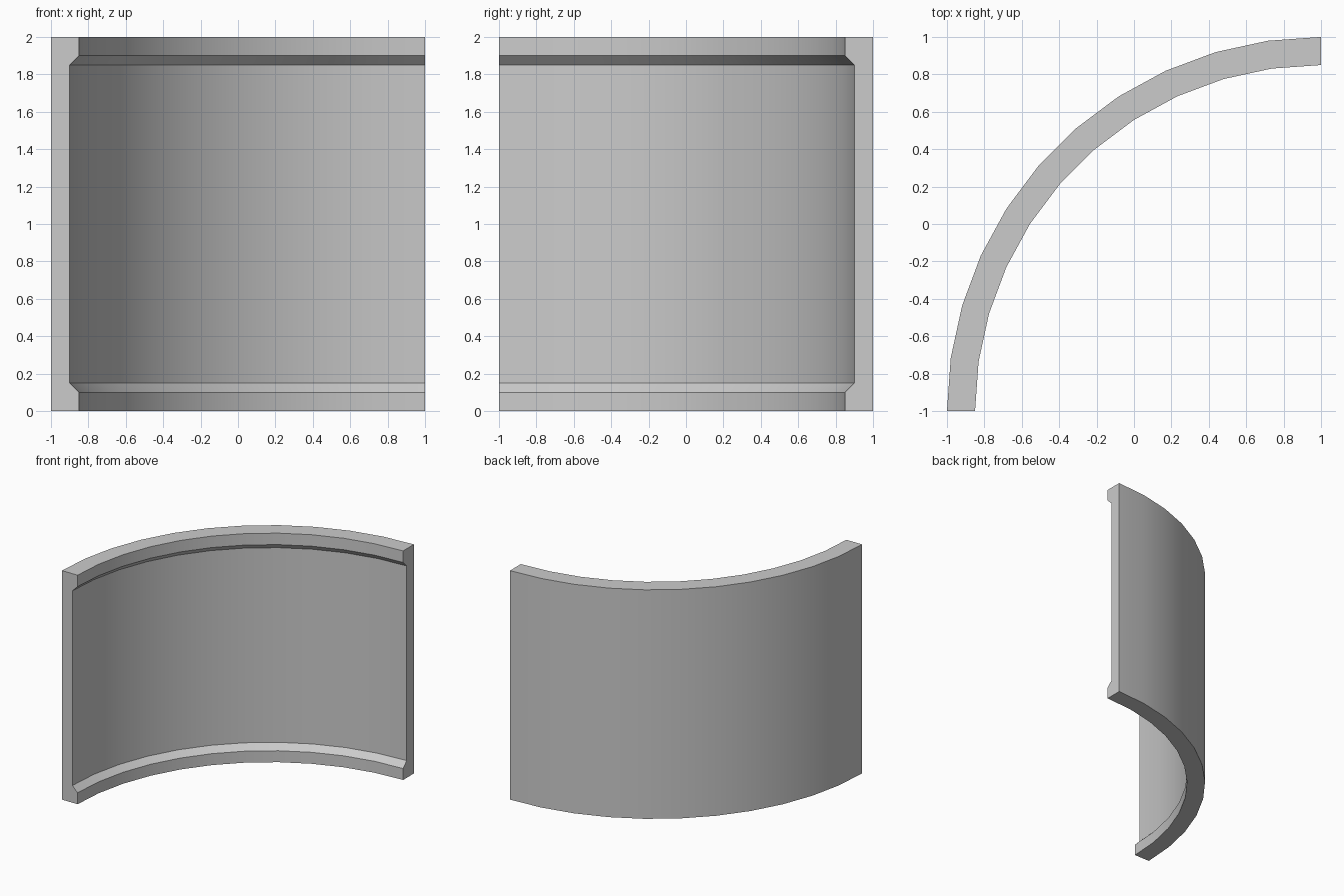
import bpy, bmesh, math

if "Cube" in bpy.data.objects:
    bpy.data.objects.remove(bpy.data.objects["Cube"])

SEGMENTS = 11
CENTRE = (1.0, -1.0)

# Wall cross-section (radius, height): thicker lips at bottom and top
half = [(2.0, 0.0), (1.85, 0.0), (1.85, 0.10), (1.90, 0.15)]
profile = half + [(r, 2.0 - z) for r, z in reversed(half)]

# Sweep the section through a quarter turn
bm = bmesh.new()
rings = []
for i in range(SEGMENTS + 1):
    a = math.pi / 2 * (1 + i / SEGMENTS)
    rings.append([bm.verts.new((CENTRE[0] + r * math.cos(a),
                                CENTRE[1] + r * math.sin(a), z))
                  for r, z in profile])
n = len(profile)
for a, b in zip(rings, rings[1:]):
    for j in range(n):
        k = (j + 1) % n
        bm.faces.new((a[j], a[k], b[k], b[j]))

# Flat end faces
bm.faces.new(rings[0])
bm.faces.new(list(reversed(rings[-1])))
bmesh.ops.recalc_face_normals(bm, faces=bm.faces)

mesh = bpy.data.meshes.new("curved_wall")
bm.to_mesh(mesh)
bm.free()
wall = bpy.data.objects.new("curved_wall", mesh)
bpy.context.collection.objects.link(wall)

# Smooth along the curve, sharp at lips and ends
bpy.context.view_layer.objects.active = wall
wall.select_set(True)
bpy.ops.object.shade_smooth_by_angle(angle=math.radians(30))
